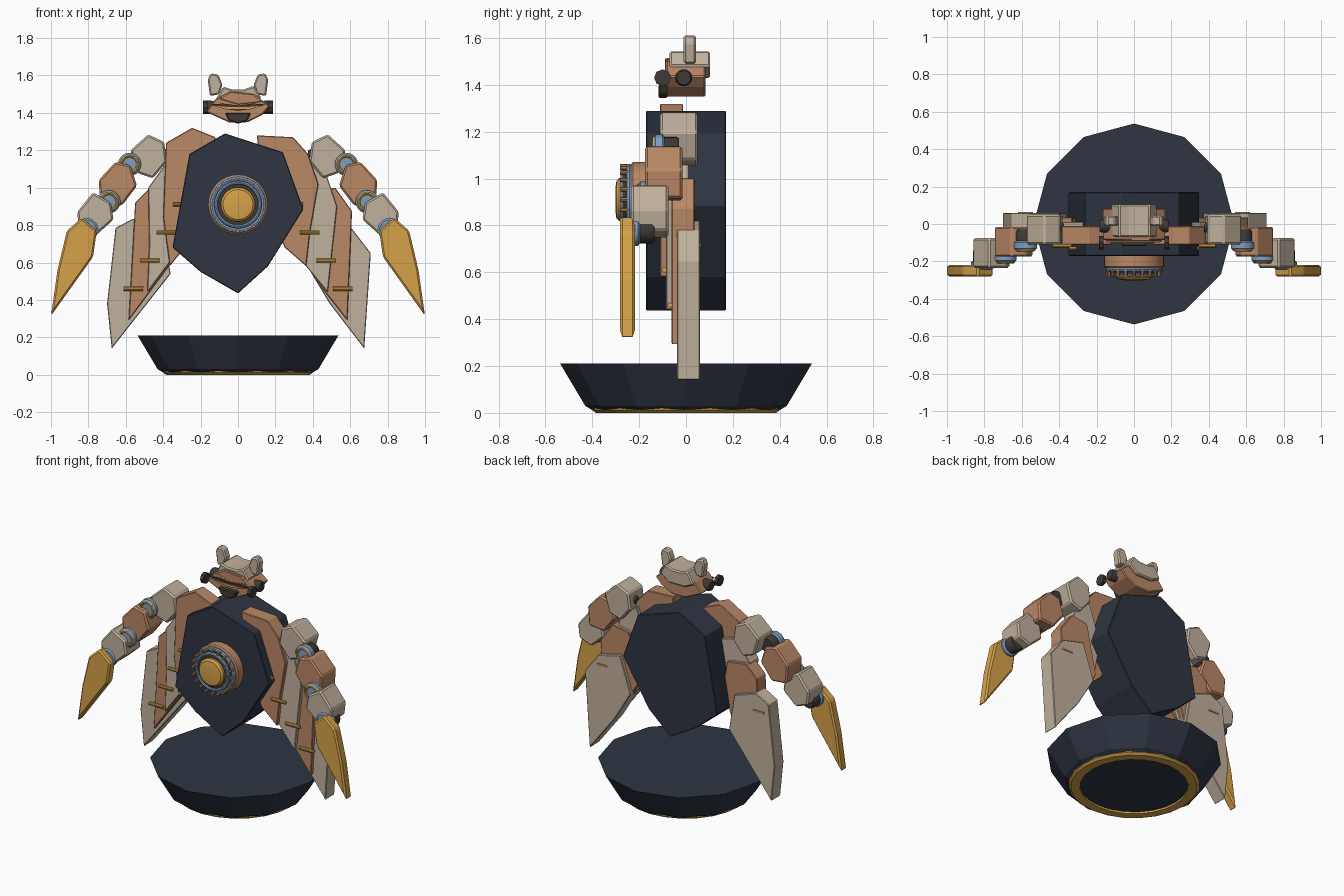
import bpy, bmesh, math
from mathutils import Matrix, Vector

if "Cube" in bpy.data.objects:
    bpy.data.objects.remove(bpy.data.objects["Cube"])


def material(name, r, g, b):
    m = bpy.data.materials.new(name)
    m.diffuse_color = [((c / 255 + 0.055) / 1.055) ** 2.4 for c in (r, g, b)] + [1]
    m.use_nodes = True
    m.node_tree.nodes["Principled BSDF"].inputs["Base Color"].default_value = m.diffuse_color
    return m


NAVY = material("navy", 46, 53, 66)
BEIGE = material("beige", 192, 177, 157)
BROWN = material("copper brown", 186, 136, 102)
GOLD = material("gold", 214, 162, 74)
BLUE = material("steel blue", 128, 158, 192)
DARK = material("charcoal", 62, 58, 54)


def finish(bm, name, mat, bevel=0, smooth=False):
    bmesh.ops.recalc_face_normals(bm, faces=bm.faces)
    me = bpy.data.meshes.new(name)
    bm.to_mesh(me)
    bm.free()
    me.materials.append(mat)
    ob = bpy.data.objects.new(name, me)
    bpy.context.collection.objects.link(ob)
    if bevel:
        mod = ob.modifiers.new("bevel", 'BEVEL')
        mod.width, mod.segments = bevel, 1
        mod.limit_method, mod.angle_limit = 'ANGLE', math.radians(25)
    if smooth:
        bpy.context.view_layer.objects.active = ob
        ob.select_set(True)
        bpy.ops.object.shade_smooth_by_angle(angle=math.radians(35))
        ob.select_set(False)
    return ob


def prism(name, pts, y0, y1, mat, bevel=0.008):
    """Front outline (x, z) extruded from y0 to y1."""
    bm = bmesh.new()
    f = bm.faces.new([bm.verts.new((x, y0, z)) for x, z in pts])
    ext = bmesh.ops.extrude_face_region(bm, geom=[f])
    vs = [v for v in ext["geom"] if isinstance(v, bmesh.types.BMVert)]
    bmesh.ops.translate(bm, verts=vs, vec=(0, y1 - y0, 0))
    return finish(bm, name, mat, bevel)


def lathe(name, profile, mat, centre=(0, 0, 0), axis=(0, 0, 1), sides=32, smooth=True, closed=False):
    """Spin (radius, height) points about an axis."""
    bm = bmesh.new()
    rings = []
    for r, h in profile:
        rings.append([bm.verts.new((r * math.cos(2 * math.pi * i / sides),
                                    r * math.sin(2 * math.pi * i / sides), h)) for i in range(sides)])
    pairs = list(zip(rings, rings[1:]))
    if closed:
        pairs.append((rings[-1], rings[0]))
    else:
        bm.faces.new(rings[0])
        bm.faces.new(rings[-1])
    for a, b in pairs:
        for i in range(sides):
            j = (i + 1) % sides
            bm.faces.new((a[i], a[j], b[j], b[i]))
    rot = Vector((0, 0, 1)).rotation_difference(Vector(axis)).to_matrix().to_4x4()
    bm.transform(Matrix.Translation(centre) @ rot)
    return finish(bm, name, mat, 0, smooth)


def ring(name, R, r, mat, centre, axis, sides=32):
    prof = [(R + r * math.cos(a * math.pi / 4), r * math.sin(a * math.pi / 4)) for a in range(8)]
    return lathe(name, prof, mat, centre, axis, sides, True, True)


def mirror(pts, s):
    return [(s * x, z) for x, z in pts]


FRONT = (0, -1, 0)

# Base dish with gold foot ring
lathe("base_dish", [(0.40, 0.012), (0.43, 0.03), (0.537, 0.21)], NAVY, sides=12, smooth=False)
lathe("base_foot_ring", [(0.33, 0.0), (0.385, 0.0), (0.40, 0.012), (0.40, 0.03), (0.33, 0.03)],
      GOLD, sides=24, closed=True)

# Torso slab
prism("torso", [(-.07, 1.29), (.24, 1.19), (.35, .885), (.16, .58), (0, .435),
                (-.20, .55), (-.35, .68), (-.26, 1.18)], -0.17, 0.17, NAVY, 0.004)

# Chest core
C = lambda y: (0, y, 0.91)
lathe("core_housing", [(0.16, 0), (0.16, 0.058), (0.152, 0.066)], BROWN, C(-0.168), FRONT)
ring("core_blue_ring", 0.138, 0.014, BLUE, C(-0.242), FRONT)
lathe("core_dark_drum", [(0.128, 0), (0.128, 0.04)], DARK, C(-0.23), FRONT)
ring("core_blue_inner_ring", 0.118, 0.01, BLUE, C(-0.27), FRONT)
lathe("core_gold_cap", [(0.092, 0), (0.092, 0.05), (0.08, 0.062), (0.05, 0.066)], GOLD, C(-0.235), FRONT)
for i in range(20):
    a = 2 * math.pi * i / 20
    lathe("core_stud", [(0.009, 0), (0.009, 0.04)], BROWN,
          (0.142 * math.cos(a), -0.242, 0.91 + 0.142 * math.sin(a)), FRONT, 8)

# Layered side panels, inner to outer
left = [
    [(-.245, 1.32), (-.12, 1.27), (-.15, .9), (-.30, .66), (-.365, .58), (-.40, .84), (-.385, 1.24)],
    [(-.38, 1.14), (-.25, 1.1), (-.25, .85), (-.35, .62), (-.485, .44), (-.475, .7), (-.48, 1.0)],
    [(-.47, 1.0), (-.33, .98), (-.3, .8), (-.37, .58), (-.585, .29), (-.55, .92)],
    [(-.655, .785), (-.56, .835), (-.4, .78), (-.36, .54), (-.675, .14), (-.70, .38)],
]
right = [
    [(.10, 1.28), (.295, 1.27), (.375, 1.18), (.43, 1.02), (.385, .76), (.365, .58), (.25, .68), (.15, .9)],
    [(.36, 1.15), (.47, 1.08), (.53, .9), (.48, .44), (.33, .62), (.28, .9)],
    [(.40, .98), (.52, 1.0), (.61, .875), (.585, .29), (.42, .5), (.33, .65)],
    [(.45, .82), (.61, .78), (.71, .65), (.675, .14), (.49, .38), (.37, .58)],
]
for side, panels in (("left", left), ("right", right)):
    for i, pts in enumerate(panels):
        y = -0.11 + 0.024 * i
        prism(f"{side}_panel_{i + 1}", pts, y, y + 0.098, (BROWN, BEIGE)[i % 2], 0.004)

# Arms, claws and panel pins, mirrored
segments = [
    ([(-.48, 1.285), (-.395, 1.245), (-.38, 1.14), (-.455, 1.05), (-.54, 1.08), (-.575, 1.2)], -0.11, BEIGE),
    ([(-.655, 1.138), (-.575, 1.12), (-.54, 1.01), (-.62, .905), (-.735, .915), (-.745, 1.04)], -0.175, BROWN),
    ([(-.775, .975), (-.68, .92), (-.665, .83), (-.76, .745), (-.85, .78), (-.86, .87)], -0.235, BEIGE),
]
joints = [(0.58, -0.12, 1.125), (0.69, -0.185, 0.925), (0.81, -0.225, 0.775)]
claw = [(-.835, .84), (-.755, .77), (-.775, .63), (-1, .315), (-.965, .56), (-.915, .77)]
for s, side in ((1, "left"), (-1, "right")):
    for i, (pts, y, mat) in enumerate(segments):
        prism(f"{side}_arm_segment_{i + 1}", mirror(pts, s), y, y + 0.16, mat, 0.01)
    for i, (x, y, z) in enumerate(joints):
        lathe(f"{side}_joint_{i + 1}", [(0.05, -0.03), (0.062, -0.02), (0.062, 0.01), (0.052, 0.018)],
              BLUE, (-s * x, y, z), FRONT, 20)
        lathe(f"{side}_joint_core_{i + 1}", [(0.045, -0.09), (0.052, -0.08), (0.052, -0.02)],
              DARK, (-s * x, y, z), FRONT, 20)
        if i < 2:
            ring(f"{side}_joint_ring_{i + 1}", 0.045, 0.009, GOLD, (-s * x, y - 0.017, z), FRONT, 20)
    lathe(f"{side}_shoulder_pin", [(0.025, -0.03), (0.03, 0), (0.02, 0.02)], DARK,
          (-s * 0.395, -0.02, 1.18), (s, 0, 0), 12)
    prism(f"{side}_claw", mirror(claw, s), -0.282, -0.218, GOLD, 0.01)
    for i in range(4):
        x, z, y = -s * (0.295 + 0.0885 * i), 0.91 - 0.15 * i, (-0.13, -0.117, -0.093, -0.069)[i]
        lathe(f"{side}_panel_pin_{i + 1}", [(0.011, -0.052), (0.011, 0.052)], GOLD, (x, y, z), (1, 0, 0), 10)
    prism(f"{side}_back_bracket", mirror([(-.62, .71), (-.54, .71), (-.54, .725), (-.62, .725)], s),
          0.05, 0.064, BROWN, 0)

# Head
prism("head", [(-.17, 1.405), (-.12, 1.475), (-.04, 1.515), (.09, 1.5), (.17, 1.435),
               (.13, 1.39), (.05, 1.35), (-.05, 1.35)], -0.085, 0.083, BROWN, 0.006)
prism("head_cap", [(-.125, 1.46), (-.08, 1.54), (-.03, 1.525), (.03, 1.525), (.085, 1.545),
                   (.125, 1.48), (.06, 1.43), (-.06, 1.43)], -0.07, 0.103, BEIGE, 0.008)
prism("brow_plate", [(-.10, 1.475), (-.04, 1.512), (.08, 1.5), (.13, 1.46), (0, 1.445)],
      -0.09, -0.06, BROWN, 0.003)
prism("visor", [(-.15, 1.445), (-.07, 1.42), (0, 1.412), (.07, 1.42), (.15, 1.445),
                (.08, 1.45), (0, 1.44), (-.08, 1.45)], -0.094, -0.08, DARK, 0)
prism("visor_strip", [(-.14, 1.44), (-.06, 1.42), (.06, 1.42), (.14, 1.44),
                      (.06, 1.432), (-.06, 1.432)], -0.1, -0.09, GOLD, 0)
prism("muzzle", [(-.07, 1.4), (.07, 1.4), (.05, 1.36), (0, 1.342), (-.05, 1.36)], -0.118, -0.08, DARK, 0.006)
ear = [(-.162, 1.58), (-.145, 1.612), (-.105, 1.605), (-.083, 1.55), (-.10, 1.5), (-.15, 1.49)]
for s, side in ((1, "left"), (-1, "right")):
    prism(f"{side}_ear", mirror(ear, s), -0.01, 0.043, BEIGE, 0.008)
    lathe(f"{side}_head_disc", [(0.034, -0.06), (0.036, 0), (0.03, 0.012)], DARK,
          (-s * 0.172, -0.01, 1.43), (-s, 0, 0), 20)
    lathe(f"{side}_cheek_pod", [(0.036, -0.012), (0.036, 0.012)], DARK,
          (-s * 0.175, -0.1, 1.43), (-s, 0, 0), 8, False)
